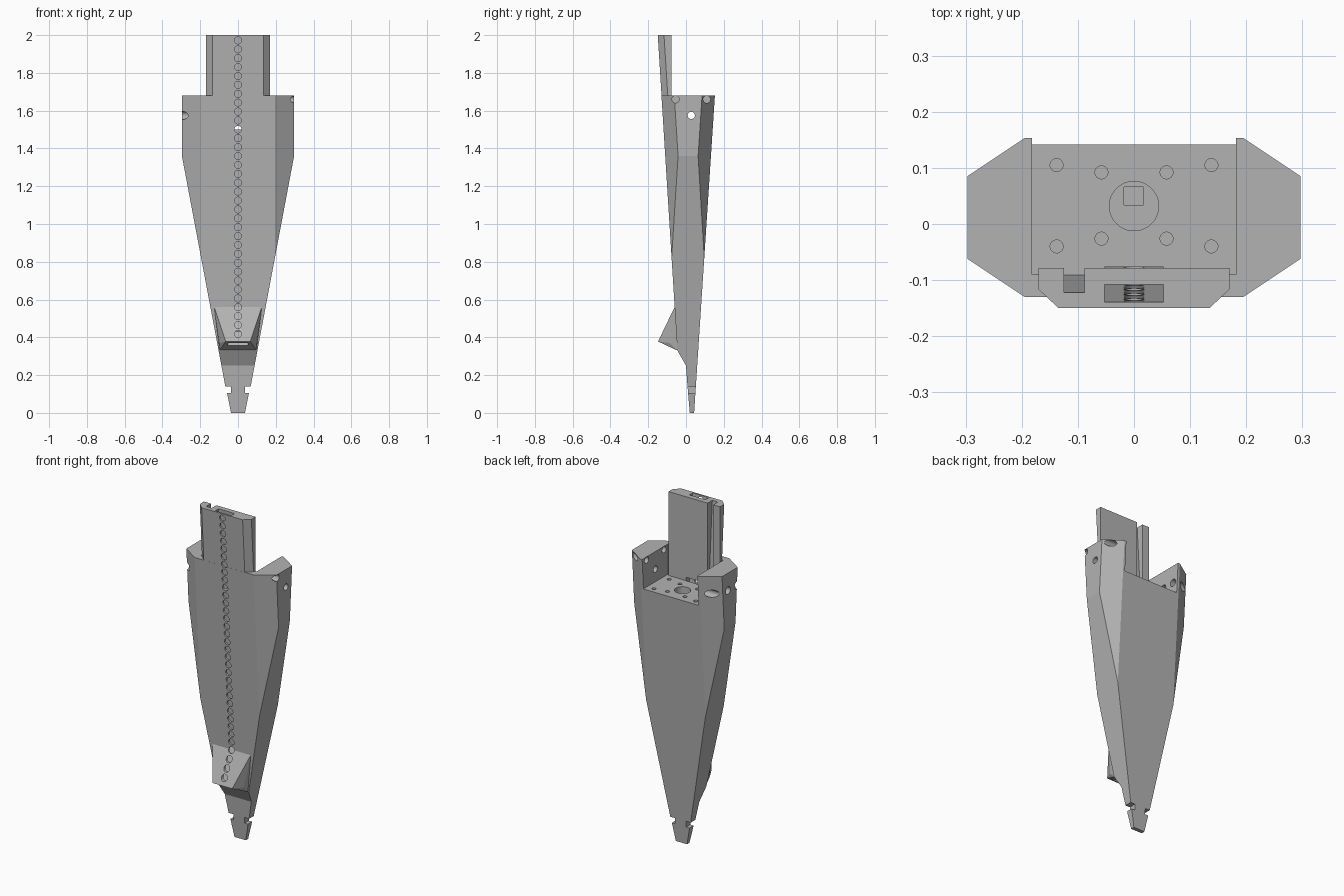
import bpy, bmesh, math
from mathutils import Matrix, Vector

old = bpy.data.objects.get("Cube")
if old:
    bpy.data.objects.remove(old, do_unlink=True)

grey = bpy.data.materials.new("plain grey")
grey.use_nodes = True
GREY = (0.45, 0.45, 0.45, 1)
grey.diffuse_color = GREY
grey.node_tree.nodes["Principled BSDF"].inputs["Base Color"].default_value = GREY


def front(z):
    """Sloping front plane."""
    return -0.15 + 0.0625 * (2 - z)


def back(z):
    return 0.043 + 0.0655 * z


def to_object(bm, name):
    bmesh.ops.remove_doubles(bm, verts=bm.verts, dist=0.0001)
    bmesh.ops.recalc_face_normals(bm, faces=bm.faces)
    mesh = bpy.data.meshes.new(name)
    bm.to_mesh(mesh)
    bm.free()
    mesh.materials.append(grey)
    obj = bpy.data.objects.new(name, mesh)
    bpy.context.collection.objects.link(obj)
    return obj


def loft(bm, rings):
    loops = [[bm.verts.new(p) for p in ring] for ring in rings]
    n = len(loops[0])
    for a, b in zip(loops, loops[1:]):
        for i in range(n):
            j = (i + 1) % n
            bm.faces.new((a[i], a[j], b[j], b[i]))
    bm.faces.new(loops[0][::-1])
    bm.faces.new(loops[-1])


def side_prism(bm, x0, x1, profile):
    """Extrude a (y, z) profile along x."""
    loft(bm, [[(x, y, z) for y, z in profile] for x in (x0, x1)])


def box(bm, low, high):
    (x0, y0, z0), (x1, y1, z1) = low, high
    side_prism(bm, x0, x1, [(y0, z0), (y1, z0), (y1, z1), (y0, z1)])


def rod(bm, start, end, radius):
    a, b = Vector(start), Vector(end)
    turn = (b - a).to_track_quat('Z', 'Y').to_matrix().to_4x4()
    bmesh.ops.create_cone(bm, cap_ends=True, segments=48, radius1=radius, radius2=radius,
                          depth=(b - a).length, matrix=Matrix.Translation((a + b) / 2) @ turn)


def combine(target, bm, operation):
    tool = to_object(bm, "cutter")
    tool.hide_render = True
    mod = target.modifiers.new("combine", 'BOOLEAN')
    mod.operation, mod.object, mod.solver = operation, tool, 'EXACT'
    bpy.ops.object.select_all(action='DESELECT')
    bpy.context.view_layer.objects.active = target
    target.select_set(True)
    bpy.ops.object.modifier_apply(modifier=mod.name)
    bpy.data.objects.remove(tool, do_unlink=True)


# Tapering body with chamfered corners and a notched foot: (z, half width, front y)
def body_ring(z, w, yf):
    inner = min(w, 0.195)
    c, yb = (w - inner) * 0.667, back(z)
    half = [(inner, yf), (w, yf + c), (w, yb - c), (inner, yb)]
    return [(x, y, z) for x, y in half] + [(-x, y, z) for x, y in reversed(half)]


def width(z):
    return min(0.067 + 0.1885 * (z - 0.14), 0.297)


levels = [(0, 0.037, 0.02), (0.105, 0.058, 0.011), (0.105, 0.036, 0.011),
          (0.14, 0.036, 0.008), (0.14, 0.067, 0.008), (0.25, width(0.25), 0.0)]
levels += [(z, width(z), front(z)) for z in (0.33, 0.819, 1.36, 1.68)]
bm = bmesh.new()
loft(bm, [body_ring(*level) for level in levels])
body = to_object(bm, "tapered_body")

# Open pocket between the two side cheeks
FLOOR = 1.5
bm = bmesh.new()
box(bm, (-0.182, -0.09, FLOOR), (0.182, 0.3, 1.9))
combine(body, bm, 'DIFFERENCE')


# Tall front tab
def tab_ring(z):
    y = front(z) + 0.0005
    half = [(0.135, y), (0.17, y + 0.033), (0.17, -0.078)]
    return [(x, v, z) for x, v in half] + [(-x, v, z) for x, v in reversed(half)]


bm = bmesh.new()
loft(bm, [tab_ring(1.42), tab_ring(2.0)])
combine(body, bm, 'UNION')

# Projecting nose low on the front
bm = bmesh.new()
for s in (-1, 1):
    for x, y, z in ((0.127, -0.058, 0.565), (0.065, -0.118, 0.44), (0.065, -0.148, 0.378),
                    (0.097, -0.085, 0.37), (0.098, -0.05, 0.332), (0.09, 0.01, 0.34),
                    (0.12, 0.0, 0.55)):
        bm.verts.new((s * x, y, z))
bmesh.ops.convex_hull(bm, input=bm.verts)
combine(body, bm, 'UNION')

# Long inner channel leaving through the underside of the nose, and the tab groove
bm = bmesh.new()
top = 2.1
side_prism(bm, -0.053, 0.053, [
    (front(top) + 0.011, top), (front(0.57) + 0.012, 0.57), (-0.136, 0.355), (-0.125, 0.3),
    (-0.1, 0.3), (-0.103, 0.36), (front(0.56) + 0.042, 0.56), (front(top) + 0.042, top)])
side_prism(bm, -0.125, -0.088, [
    (front(FLOOR) + 0.028, FLOOR), (-0.06, FLOOR), (-0.06, top), (front(top) + 0.028, top)])
combine(body, bm, 'DIFFERENCE')

# Row of round holes down the front
bm = bmesh.new()
COUNT = 34
for i in range(COUNT):
    z = 0.418 + i * 1.554 / (COUNT - 1)
    y = front(z) if z > 0.56 else -0.06 - (0.56 - z) * 0.48
    rod(bm, (0, y - 0.08, z), (0, y + 0.022, z), 0.0185)
combine(body, bm, 'DIFFERENCE')

# Pocket floor: central bore and screw holes
bm = bmesh.new()
rod(bm, (0, 0.032, FLOOR - 0.15), (0, 0.032, FLOOR + 0.05), 0.044)
for s in (-1, 1):
    for x, y in ((0.058, 0.092), (0.058, -0.026), (0.138, 0.105), (0.138, -0.04)):
        rod(bm, (s * x, y, FLOOR - 0.08), (s * x, y, FLOOR + 0.03), 0.0115)
combine(body, bm, 'DIFFERENCE')
bm = bmesh.new()
box(bm, (-0.018, 0.034, FLOOR - 0.3), (0.017, 0.066, FLOOR - 0.1))
combine(body, bm, 'DIFFERENCE')

# Cross holes through the cheeks
bm = bmesh.new()
for y, z in ((-0.055, 1.66), (0.11, 1.66), (0.028, 1.575)):
    rod(bm, (0.16, y, z), (0.35, y, z), 0.019)
for y in (-0.055, 0.028, 0.11):
    rod(bm, (-0.16, y, 1.575), (-0.35, y, 1.575), 0.022)
combine(body, bm, 'DIFFERENCE')

bpy.ops.object.shade_smooth_by_angle(angle=math.radians(9))
